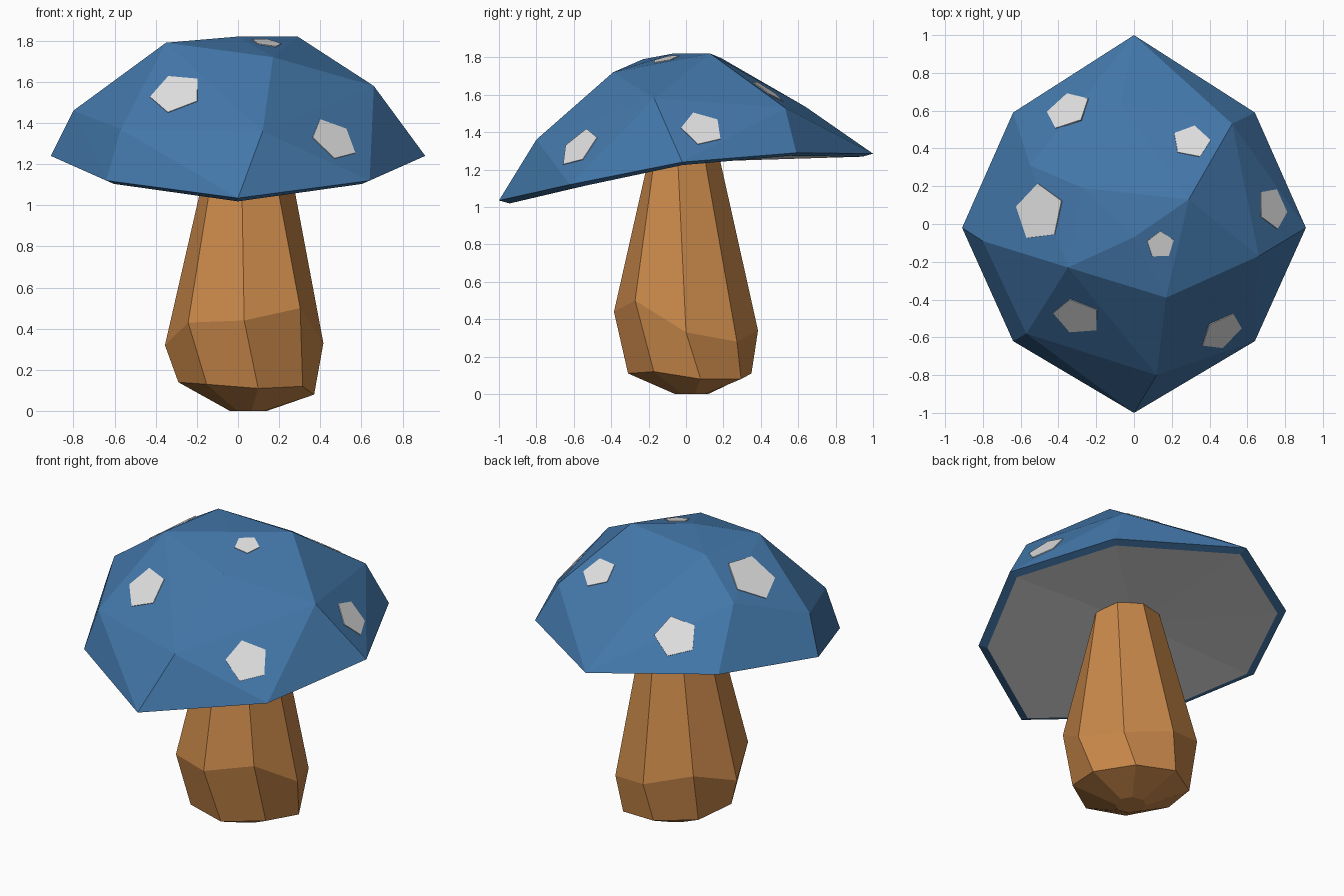
import bpy, bmesh, math
from mathutils import Vector, Matrix
from mathutils.bvhtree import BVHTree

if "Cube" in bpy.data.objects:
    bpy.data.objects.remove(bpy.data.objects["Cube"])


def material(name, rgb):
    m = bpy.data.materials.new(name)
    m.diffuse_color = (*rgb, 1)
    m.use_nodes = True
    m.node_tree.nodes["Principled BSDF"].inputs["Base Color"].default_value = m.diffuse_color
    return m


BLUE = material("cap blue", (0.056, 0.185, 0.40))
WHITE = material("pale white", (0.75, 0.75, 0.75))
BROWN = material("stem brown", (0.58, 0.245, 0.068))


def finish(bm, name, *mats):
    me = bpy.data.meshes.new(name)
    bm.to_mesh(me)
    bm.free()
    for m in mats:
        me.materials.append(m)
    ob = bpy.data.objects.new(name, me)
    bpy.context.collection.objects.link(ob)
    return ob


# Cap: faceted dome as the hull of a mirrored rim and a few crown points
half_rim = [(0.64, 0.59, 1.29), (0.91, -0.02, 1.24), (0.64, -0.62, 1.12)]
rim = ([(0, 1, 1.285)] + half_rim + [(0, -1, 1.035)]
       + [(-x, y, z) for x, y, z in reversed(half_rim)])
crown = [(0.12, -0.80, 1.36), (-0.57, -0.58, 1.37), (-0.80, -0.09, 1.46),
         (-0.55, 0.31, 1.61), (-0.07, 0.64, 1.535), (0.52, 0.53, 1.53),
         (0.66, -0.17, 1.58), (0.17, -0.39, 1.72), (0.29, 0.13, 1.82),
         (-0.27, 0.19, 1.795), (-0.35, -0.23, 1.79), (0, -0.07, 1.82)]
bm = bmesh.new()
for p in rim + crown:
    bm.verts.new(p)
bmesh.ops.convex_hull(bm, input=bm.verts[:])
bm.normal_update()
bmesh.ops.delete(bm, geom=[f for f in bm.faces if f.normal.z < 0], context='FACES')
dome = BVHTree.FromBMesh(bm)

# Turned-under blue lip, then the pale underside as a fan
outer = [min(bm.verts, key=lambda v: (v.co - Vector(p)).length) for p in rim]
inner = [bm.verts.new((x * 0.943, y * 0.943, z - 0.016)) for x, y, z in rim]
hub = bm.verts.new((0, 0, 1.24))
for i in range(8):
    j = (i + 1) % 8
    bm.faces.new((outer[i], outer[j], inner[j], inner[i]))
    bm.faces.new((inner[i], inner[j], hub)).material_index = 1
bmesh.ops.recalc_face_normals(bm, faces=bm.faces[:])
finish(bm, "cap", BLUE, WHITE)

# Spots: thin pentagon plates lying on the dome (x, y, radius, angle)
spots = [(-0.35, 0.60, 0.125, 184), (0.304, 0.435, 0.103, 79),
         (-0.50, 0.06, 0.155, 93), (0.14, -0.11, 0.075, 90),
         (0.732, 0.085, 0.115, -77), (-0.30, -0.49, 0.13, 171),
         (0.464, -0.57, 0.125, 215)]
for k, (x, y, r, deg) in enumerate(spots):
    hit, n, _, _ = dome.ray_cast(Vector((x, y, 3)), Vector((0, 0, -1)))
    if n.z < 0:
        n = -n
    a = math.radians(deg)
    d = Vector((math.cos(a), math.sin(a), 0))
    d.z = -(n.x * d.x + n.y * d.y) / n.z
    d.normalize()
    bm = bmesh.new()
    arms = [Matrix.Rotation(i * math.tau / 5, 3, n) @ d * r for i in range(5)]
    top = [bm.verts.new(hit + arm + n * 0.004) for arm in arms]
    low = [bm.verts.new(hit + arm - n * 0.004) for arm in arms]
    bm.faces.new(top)
    for i in range(5):
        j = (i + 1) % 5
        bm.faces.new((low[i], low[j], top[j], top[i]))
    finish(bm, f"spot_{k + 1}", WHITE)

# Stem: eight-sided rings (centre x, y, radius, twist, height of each corner
# going round from the front through the right side)
rings = [(0.05, 0.03, 0.09, 10, [0] * 8),
         (0.04, 0.02, 0.335, 10, [.11, .12, .08, .08, .11, .12, .14, .13]),
         (0.03, 0.0, 0.385, 0, [.44, .50, .33, .28, .34, .42, .32, .43]),
         (0.05, -0.01, 0.195, -10, [1.25] * 8)]
bm = bmesh.new()
loops = []
for cx, cy, r, twist, zs in rings:
    loops.append([])
    for i, z in enumerate(zs):
        a = math.radians(-90 + twist + 45 * i)
        loops[-1].append(bm.verts.new((cx + r * math.cos(a), cy + r * math.sin(a), z)))
for lo, hi in zip(loops, loops[1:]):
    for i in range(8):
        j = (i + 1) % 8
        bm.faces.new((lo[i], lo[j], hi[j], hi[i]))
bm.faces.new(loops[0][::-1])
bm.faces.new(loops[-1])
finish(bm, "stem", BROWN)
